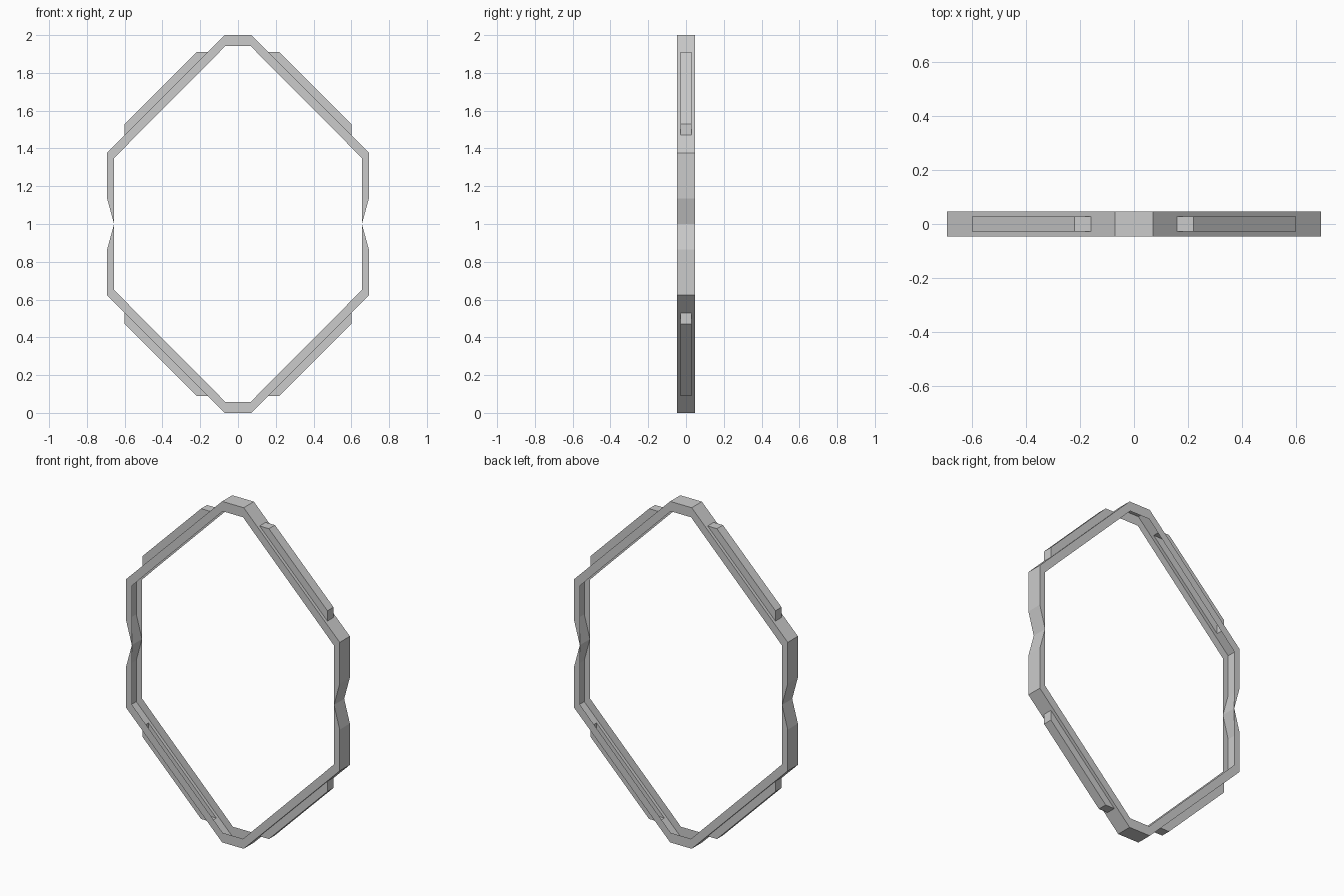
import bpy
import bmesh

cube = bpy.data.objects.get("Cube")
if cube:
    bpy.data.objects.remove(cube)

HALF_DEPTH = 0.047
RIB_HALF = 0.028

grey = bpy.data.materials.new("light grey")
grey.use_nodes = True
colour = (0.6, 0.6, 0.6, 1)
grey.diffuse_color = colour
grey.node_tree.nodes["Principled BSDF"].inputs["Base Color"].default_value = colour

# One eighth of the frame, in (x, z) measured from the frame's centre
rib_start, rib_end = (0.16, 0.91), (0.6, 0.47)
tip_start, tip_end = (0.22, 0.91), (0.6, 0.53)
outer = [(0, 1), (0.07, 1), rib_start, rib_end, (0.693, 0.377), (0.693, 0.135), (0.656, 0)]
inner = [(0, 0.943), (0.066, 0.943), (0.132, 0.876), (0.572, 0.434),
         (0.656, 0.348), (0.656, 0.135), (0.656, 0)]


def build_part(name, quads):
    """Make an open sheet from corner lists and mirror it about all three axes."""
    bm = bmesh.new()
    for corners in quads:
        bm.faces.new([bm.verts.new((x, y, z)) for x, y, z in corners])
    bmesh.ops.remove_doubles(bm, verts=bm.verts, dist=0.0001)
    mesh = bpy.data.meshes.new(name)
    bm.to_mesh(mesh)
    bm.free()
    mesh.materials.append(grey)
    part = bpy.data.objects.new(name, mesh)
    part.location.z = 1
    bpy.context.collection.objects.link(part)
    mirror = part.modifiers.new("mirror", 'MIRROR')
    mirror.use_axis = (True, True, True)
    mirror.merge_threshold = 0.0005
    return part


def strip(a, b, y0, y1):
    """Wall running from a to b between two depths, facing outward."""
    return [(a[0], y0, a[1]), (a[0], y1, a[1]), (b[0], y1, b[1]), (b[0], y0, b[1])]


def side(points, y):
    """Flat panel facing the back."""
    return [(x, y, z) for x, z in points]


# Channel-shaped frame, open on its inner side, slotted behind the ribs
frame = []
for i in range(len(outer) - 1):
    a, b = outer[i], outer[i + 1]
    panel = [inner[i], inner[i + 1], b, a]
    if inner[i + 1] == b or abs(b[0] - inner[i + 1][0]) + abs(b[1] - inner[i + 1][1]) < 0.001:
        panel = [inner[i], b, a]
    frame.append(side(panel, HALF_DEPTH))
    if a != rib_start:
        frame.append(strip(a, b, 0, RIB_HALF))
    frame.append(strip(a, b, RIB_HALF, HALF_DEPTH))
build_part("octagonal_frame", frame)

# Hollow raised ribs on the four slanted sides
ribs = [
    strip(rib_start, tip_start, 0, RIB_HALF),
    strip(tip_start, tip_end, 0, RIB_HALF),
    strip(tip_end, rib_end, 0, RIB_HALF),
    side([rib_start, rib_end, tip_end, tip_start], RIB_HALF),
]
build_part("slanted_ribs", ribs)
